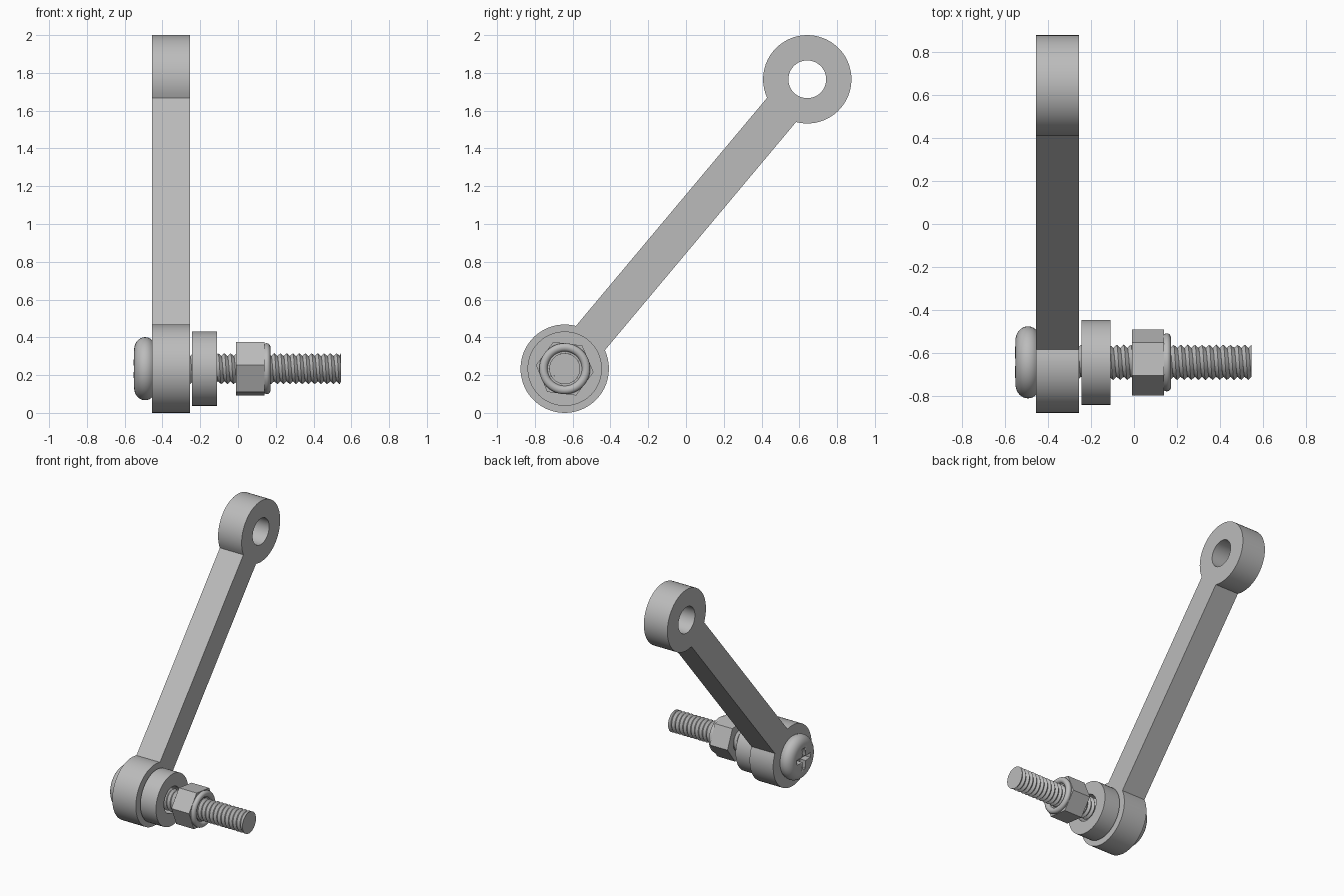
import bpy, bmesh
from math import sin, cos, pi, asin, atan2, radians
from mathutils import Matrix

cube = bpy.data.objects.get("Cube")
if cube:
    bpy.data.objects.remove(cube, do_unlink=True)

grey = bpy.data.materials.new("brushed grey")
grey.use_nodes = True
colour = (0.5, 0.5, 0.5, 1)
grey.diffuse_color = colour
grey.node_tree.nodes["Principled BSDF"].inputs["Base Color"].default_value = colour

PIVOT_Y, PIVOT_Z = -0.642, 0.234      # bolt axis
TOP_Y, TOP_Z = 0.642, 1.766           # upper eye
HOLE = 0.1
# local x -> world y, local y -> world z, local z -> world x
TURN = Matrix(((0, 0, 1, 0), (1, 0, 0, 0), (0, 1, 0, 0), (0, 0, 0, 1)))


def finish(name, bm, smooth=30):
    bmesh.ops.remove_doubles(bm, verts=bm.verts, dist=1e-5)
    bmesh.ops.recalc_face_normals(bm, faces=bm.faces)
    mesh = bpy.data.meshes.new(name)
    bm.to_mesh(mesh)
    bm.free()
    mesh.materials.clear()
    mesh.materials.append(grey)
    obj = bpy.data.objects.new(name, mesh)
    bpy.context.collection.objects.link(obj)
    bpy.ops.object.select_all(action='DESELECT')
    obj.select_set(True)
    bpy.context.view_layer.objects.active = obj
    bpy.ops.object.shade_smooth_by_angle(angle=radians(smooth))
    return obj


def arc(cy, cz, r, start, end, n):
    return [(cy + r * cos(start + (end - start) * i / n),
             cz + r * sin(start + (end - start) * i / n)) for i in range(n + 1)]


def circle(r, n=48, turn=0, cy=PIVOT_Y, cz=PIVOT_Z):
    return arc(cy, cz, r, turn, turn + 2 * pi, n)[:-1]


def plate(name, outlines, x0, x1):
    """Extrude a flat outline with holes along x."""
    curve = bpy.data.curves.new(name, 'CURVE')
    curve.dimensions = '2D'
    curve.fill_mode = 'BOTH'
    curve.extrude = (x1 - x0) / 2
    for pts in outlines:
        s = curve.splines.new('POLY')
        s.points.add(len(pts) - 1)
        for p, (y, z) in zip(s.points, pts):
            p.co = (y, z, 0, 1)
        s.use_cyclic_u = True
    temp = bpy.data.objects.new(name + " outline", curve)
    bpy.context.collection.objects.link(temp)
    bpy.context.view_layer.update()
    bm = bmesh.new()
    bm.from_mesh(temp.to_mesh())
    bpy.data.objects.remove(temp, do_unlink=True)
    bmesh.ops.transform(bm, verts=bm.verts,
                        matrix=Matrix.Translation(((x0 + x1) / 2, 0, 0)) @ TURN)
    return finish(name, bm)


def lathe(name, profile, closed=True, n=48):
    """Spin (x, radius) points about the bolt axis."""
    bm = bmesh.new()
    vs = [bm.verts.new((x, 0, r)) for x, r in profile]
    pairs = list(zip(vs, vs[1:])) + ([(vs[-1], vs[0])] if closed else [])
    edges = [bm.edges.new(p) for p in pairs]
    bmesh.ops.spin(bm, geom=vs + edges, cent=(0, 0, 0), axis=(1, 0, 0),
                   angle=2 * pi, steps=n, use_merge=True)
    bmesh.ops.translate(bm, verts=bm.verts, vec=(0, PIVOT_Y, PIVOT_Z))
    return finish(name, bm)


# Link arm: two round eyes joined by a straight bar
EYE, BAR = 0.234, 0.1
slope = atan2(TOP_Z - PIVOT_Z, TOP_Y - PIVOT_Y)
neck = asin(BAR / EYE)
outline = (arc(PIVOT_Y, PIVOT_Z, EYE, slope + neck, slope + 2 * pi - neck, 48)
           + arc(TOP_Y, TOP_Z, EYE, slope - pi + neck, slope + pi - neck, 48))
plate("link_arm", [outline, circle(HOLE), circle(HOLE, cy=TOP_Y, cz=TOP_Z)],
      -0.455, -0.255)

# Spacer and hexagonal nut
plate("spacer", [circle(0.197), circle(HOLE)], -0.243, -0.11)
plate("nut", [circle(0.154, 6, radians(53)), circle(0.082)], -0.01, 0.14)

# Rounded locking collar on the nut
collar = [(0.139, 0.082), (0.139, 0.131)]
collar += [(0.152 + 0.02 * sin(a), 0.113 + 0.022 * cos(a))
           for a in (pi * i / 8 for i in range(8))]
collar += [(0.152, 0.091), (0.152, 0.082)]
lathe("nut_collar", collar)

# Pan head with a cross recess
head = [(-0.455, 0), (-0.455, 0.15)]
head += [(-0.492 - 0.058 * sin(a), 0.102 + 0.065 * cos(a))
         for a in (pi / 2 * i / 8 for i in range(-4, 9))]
head += [(-0.552, 0.05), (-0.553, 0)]
head_obj = lathe("bolt_head", head, closed=False)

w, l = 0.018, 0.08
cross = [(w, l), (-w, l), (-w, w), (-l, w), (-l, -w), (-w, -w),
         (-w, -l), (w, -l), (w, -w), (l, -w), (l, w), (w, w)]
cutter = plate("recess_cutter", [[(PIVOT_Y + a, PIVOT_Z + b) for a, b in cross]],
               -0.6, -0.505)
cutter.hide_render = True
cut = head_obj.modifiers.new("recess", 'BOOLEAN')
cut.operation = 'DIFFERENCE'
cut.solver = 'EXACT'
cut.object = cutter
bpy.context.view_layer.objects.active = head_obj
bpy.ops.object.modifier_apply(modifier="recess")
bpy.data.objects.remove(cutter, do_unlink=True)

# Threaded shank: solid core wrapped by a helical V thread
START, END, PITCH, CORE, CREST, SIDES = -0.46, 0.545, 0.033, 0.067, 0.082, 32
lathe("shank_core", [(START, 0), (START, CORE), (END, CORE), (END, 0)], closed=False)
bm = bmesh.new()
rows = []
for k in range(-2, int(2 * (END - START) / PITCH) + 3):
    row = []
    for j in range(SIDES + 1):
        a = 2 * pi * j / SIDES
        x = min(END, max(START, START + PITCH * (k / 2 + j / SIDES)))
        r = CREST if k % 2 else CORE
        row.append(bm.verts.new((x, PIVOT_Y + r * cos(a), PIVOT_Z + r * sin(a))))
    rows.append(row)
for lower, upper in zip(rows, rows[1:]):
    for j in range(SIDES):
        bm.faces.new((lower[j], lower[j + 1], upper[j + 1], upper[j]))
finish("shank_thread", bm)
